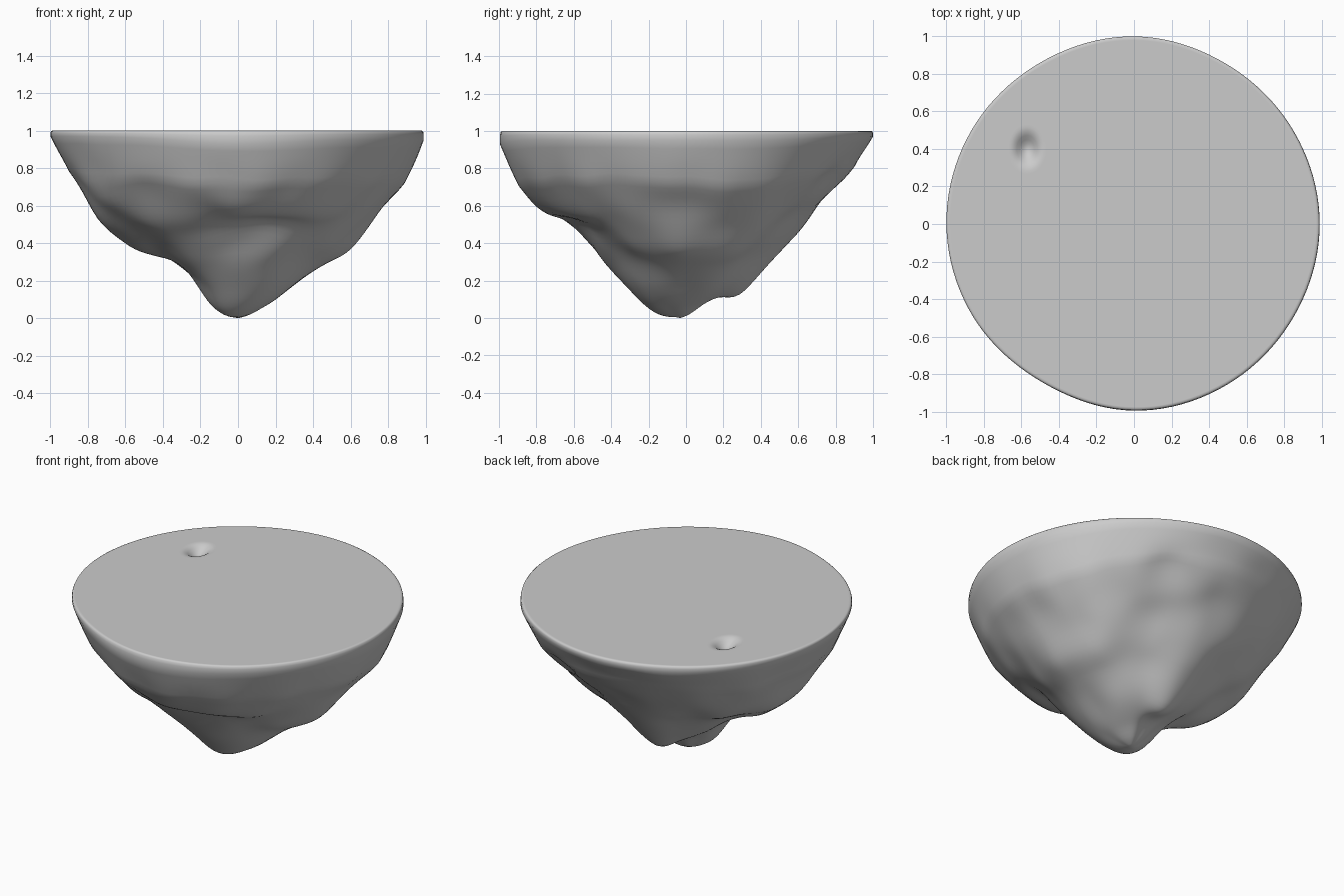
import bpy, bmesh, math
from mathutils import Vector, noise

if "Cube" in bpy.data.objects:
    bpy.data.objects.remove(bpy.data.objects["Cube"])

SEG, SUB = 120, 6
RADII = [0, .15, .3, .45, .6, .75, .9, 1.0]
# underside heights at the radii above (after the tip), one row per 30 degrees from +x
ROWS = [
    [.065, .185, .285, .38, .55, .715, .95],
    [.07, .165, .28, .40, .54, .72, .95],
    [.08, .16, .32, .49, .63, .79, .97],
    [.11, .12, .30, .46, .645, .82, .97],
    [.12, .19, .34, .48, .63, .80, .96],
    [.13, .25, .36, .46, .58, .77, .97],
    [.10, .28, .34, .41, .53, .79, .97],
    [.06, .23, .35, .43, .54, .74, .97],
    [.035, .17, .31, .44, .56, .74, .96],
    [.035, .17, .31, .50, .57, .72, .93],
    [.045, .16, .31, .49, .57, .72, .95],
    [.06, .17, .305, .41, .56, .73, .95],
]
RIM = [.99, .985, .985, 1.0, .995, 1.0, 1.0, .99, .975, .995, .99, .985]


def spline(a, b, c, d, t):
    return .5 * (2*b + (c-a)*t + (2*a-5*b+4*c-d)*t*t + (3*b-a-3*c+d)*t**3)


def around(vals, f):
    """Smooth periodic interpolation, f in 0..1."""
    n = len(vals)
    i = int(f*n)
    return spline(*[vals[(i+k) % n] for k in (-1, 0, 1, 2)], f*n - i)


def along(vals, i, t):
    """Smooth interpolation between knots i and i+1, symmetric at the start."""
    n = len(vals)
    after = vals[i+2] if i+2 < n else 2*vals[-1] - vals[-2] + .06
    return spline(vals[abs(i-1)], vals[i], vals[i+1], after, t)


bm = bmesh.new()
angles = [2*math.pi*k/SEG for k in range(SEG)]


def ring(func):
    return [bm.verts.new(func(k)) for k in range(SEG)]


def bridge(r0, r1):
    for k in range(SEG):
        j = (k+1) % SEG
        bm.faces.new((r0[k], r0[j], r1[j], r1[k]))


rim = [around(RIM, k/SEG) for k in range(SEG)]
heights = [[0.004] + [around([row[c] for row in ROWS], k/SEG) for c in range(7)]
           for k in range(SEG)]

# lumpy rock underside
rings = []
for step in range(1, (len(RADII)-1)*SUB + 1):
    i, t = divmod(step, SUB)
    if i == len(RADII)-1:
        i, t = i-1, SUB
    t /= SUB
    r = RADII[i] + (RADII[i+1]-RADII[i])*t

    def under(k):
        x, y = math.cos(angles[k])*r*rim[k], math.sin(angles[k])*r*rim[k]
        z = along(heights[k], i, t)
        fade = min(1, r*2)*min(1, (1-r)*10)
        z += .03*fade*noise.noise(Vector((x*4, y*4, z*4)))
        return (x, y - .03*max(0, 1-r*2), max(0, z))
    rings.append(ring(under))

# rounded rim, then the flat edge of the top
for s, h in ((1.0, .6), (.997, .88), (.99, 1.0), (.98, 1.0)):
    rings.append(ring(lambda k: (math.cos(angles[k])*rim[k]*s, math.sin(angles[k])*rim[k]*s,
                                 heights[k][-1] + (1-heights[k][-1])*h)))

# flat top, drawn in to a small pit
PX, PY = -.57, .40
for r, z in ((.12, 1.0), (.105, 1.0), (.085, .996), (.065, .985), (.045, .97), (.025, .958), (.01, .954)):
    rings.append(ring(lambda k: (PX + math.cos(angles[k])*r*.85, PY + math.sin(angles[k])*r*1.1, z)))

for a, b in zip(rings, rings[1:]):
    bridge(a, b)
for end, co in ((rings[0], (0, -.03, 0)), (rings[-1], (PX, PY, .953))):
    c = bm.verts.new(co)
    for k in range(SEG):
        bm.faces.new((end[k], end[(k+1) % SEG], c))
bmesh.ops.recalc_face_normals(bm, faces=bm.faces)

mesh = bpy.data.meshes.new("floating_rock")
bm.to_mesh(mesh)
bm.free()
rock = bpy.data.objects.new("floating_rock", mesh)
bpy.context.collection.objects.link(rock)
bpy.context.view_layer.objects.active = rock
rock.select_set(True)
bpy.ops.object.shade_smooth_by_angle(angle=math.radians(60))
